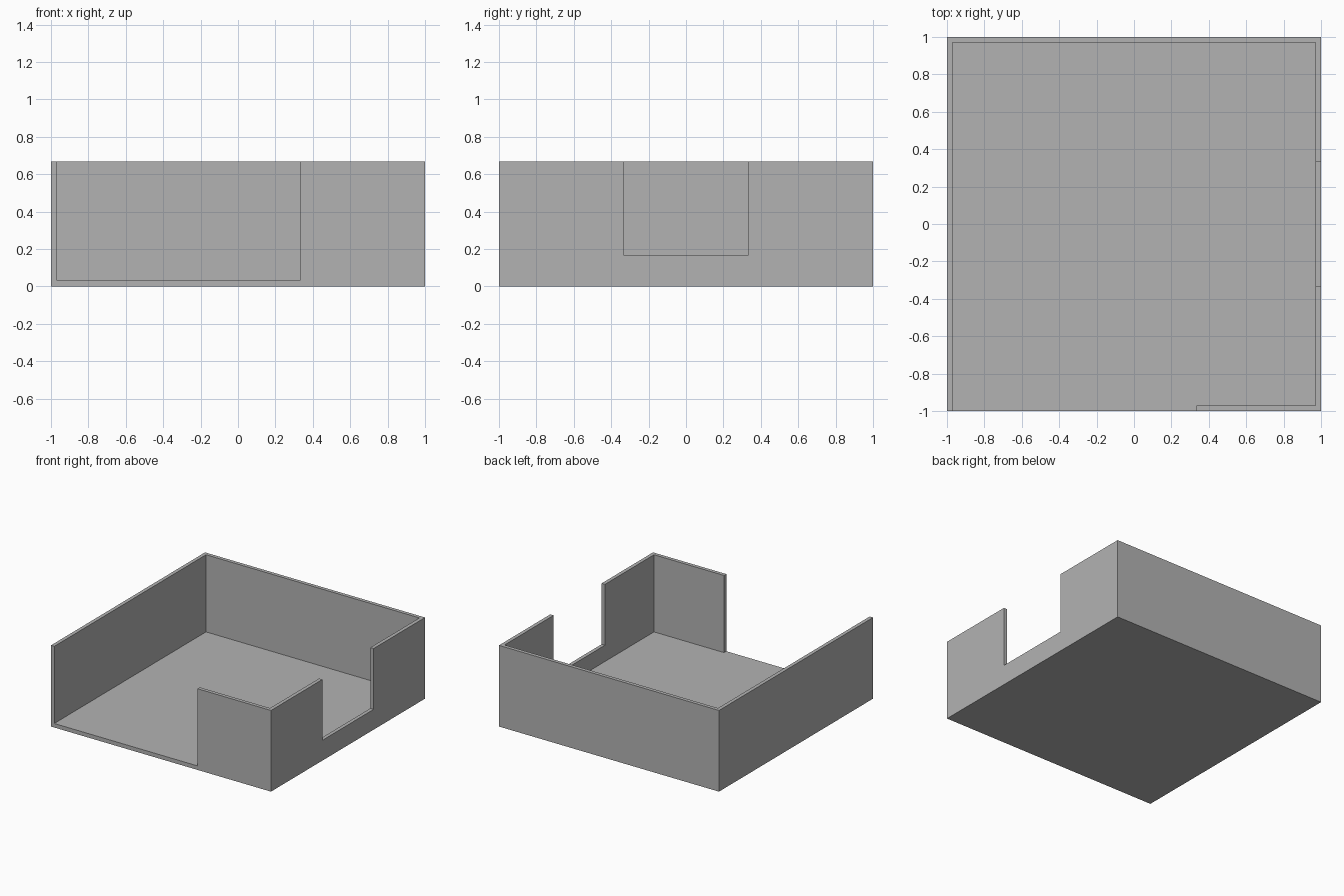
import bpy
import bmesh

cube = bpy.data.objects.get("Cube")
if cube:
    bpy.data.objects.remove(cube, do_unlink=True)

HEIGHT, FLOOR, INNER = 0.667, 0.033, 0.97
THIRD, SILL, ABOVE = 0.333, 0.167, 1.0

grey = bpy.data.materials.new("plain_grey")
grey.use_nodes = True
colour = (0.45, 0.45, 0.45, 1)
grey.diffuse_color = colour
grey.node_tree.nodes["Principled BSDF"].inputs["Base Color"].default_value = colour


def prism(name, outline, bottom, top):
    """Extrude a flat outline straight up into a closed solid."""
    bm = bmesh.new()
    base = bm.faces.new([bm.verts.new((x, y, bottom)) for x, y in outline])
    raised = bmesh.ops.extrude_face_region(bm, geom=[base], use_keep_orig=True)["geom"]
    verts = [v for v in raised if isinstance(v, bmesh.types.BMVert)]
    bmesh.ops.translate(bm, verts=verts, vec=(0, 0, top - bottom))
    bmesh.ops.recalc_face_normals(bm, faces=bm.faces)
    mesh = bpy.data.meshes.new(name)
    bm.to_mesh(mesh)
    bm.free()
    mesh.materials.append(grey)
    obj = bpy.data.objects.new(name, mesh)
    bpy.context.collection.objects.link(obj)
    return obj


def rectangle(x0, x1, y0, y1):
    return [(x0, y0), (x1, y0), (x1, y1), (x0, y1)]


# Solid block for the open-topped room
room = prism("room_shell", rectangle(-1, 1, -1, 1), 0, HEIGHT)

# Interior space joined to the wide front opening
interior = prism("interior_cutter", [
    (-INNER, -1.2), (THIRD, -1.2), (THIRD, -INNER),
    (INNER, -INNER), (INNER, INNER), (-INNER, INNER)], FLOOR, ABOVE)

# Notch in the left side wall
notch = prism("side_notch_cutter", rectangle(0.9, 1.2, -THIRD, THIRD), SILL, ABOVE)

for cutter in (interior, notch):
    cut = room.modifiers.new(cutter.name, "BOOLEAN")
    cut.operation = "DIFFERENCE"
    cut.solver = "EXACT"
    cut.object = cutter

# Bake the cuts and discard the cutters
bpy.context.view_layer.update()
evaluated = room.evaluated_get(bpy.context.evaluated_depsgraph_get())
carved = bpy.data.meshes.new_from_object(evaluated)
room.modifiers.clear()
room.data = carved
for cutter in (interior, notch):
    bpy.data.objects.remove(cutter, do_unlink=True)
